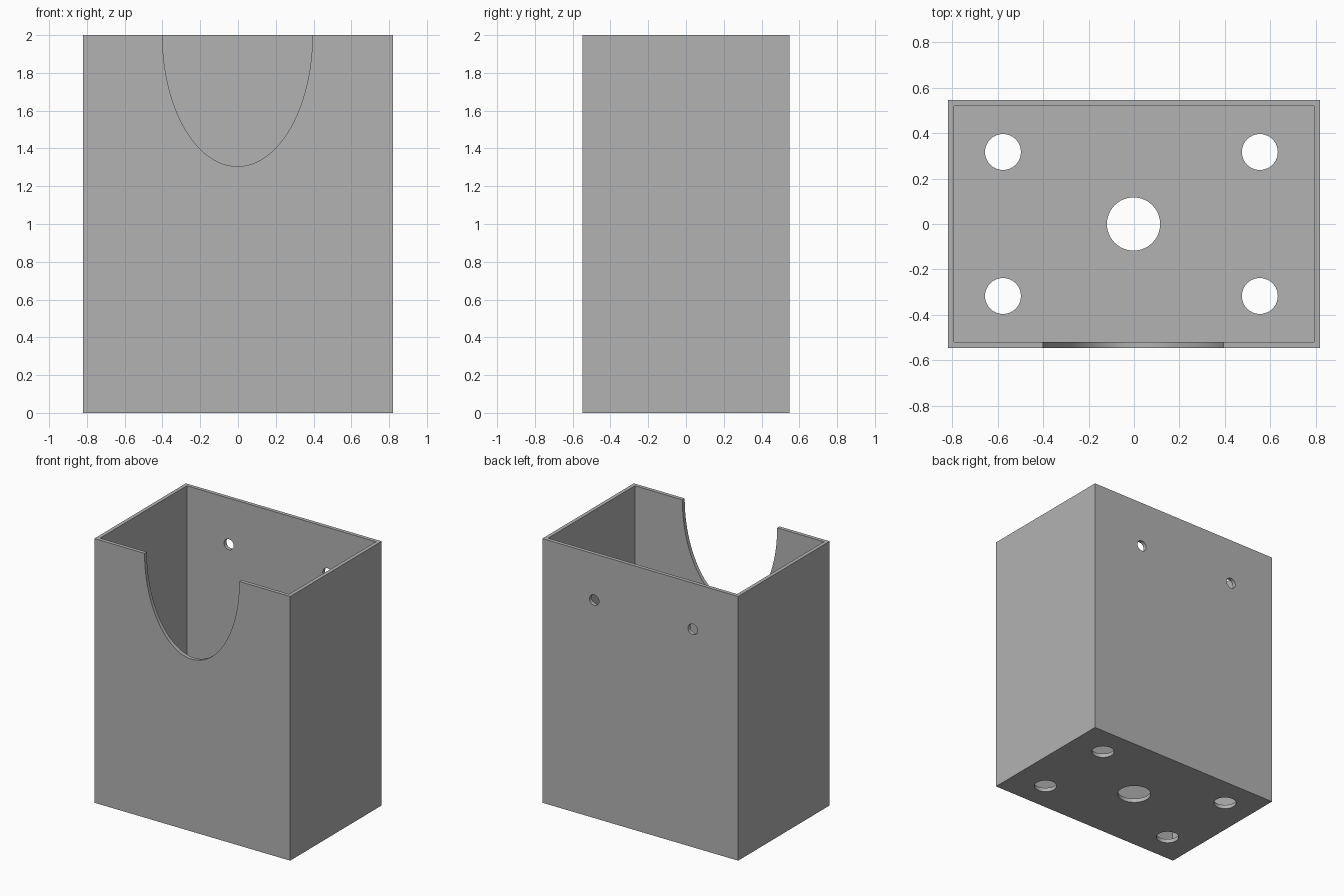
import bpy
import math

cube = bpy.data.objects.get("Cube")
if cube:
    bpy.data.objects.remove(cube, do_unlink=True)

WIDTH, DEPTH, HEIGHT = 1.64, 1.094, 2.0
WALL, FLOOR = 0.028, 0.03

grey = bpy.data.materials.new("plain grey")
grey.use_nodes = True
colour = (0.45, 0.45, 0.45, 1)
grey.diffuse_color = colour
grey.node_tree.nodes["Principled BSDF"].inputs["Base Color"].default_value = colour


def box(name, size, bottom):
    bpy.ops.mesh.primitive_cube_add(size=1, location=(0, 0, bottom + size[2] / 2))
    obj = bpy.context.object
    obj.name = name
    obj.scale = size
    bpy.ops.object.transform_apply(location=True, scale=True)
    obj.data.materials.append(grey)
    return obj


def cylinder(name, location, radii, length, along_y=False):
    bpy.ops.mesh.primitive_cylinder_add(vertices=96, radius=1, depth=1, location=location)
    obj = bpy.context.object
    obj.name = name
    obj.scale = (radii[0], radii[1], length)
    if along_y:
        obj.rotation_euler.x = math.pi / 2
    bpy.ops.object.transform_apply(location=True, rotation=True, scale=True)
    obj.data.materials.append(grey)
    return obj


def cut(target, cutter):
    cutter.hide_render = True
    mod = target.modifiers.new(cutter.name, "BOOLEAN")
    mod.operation = "DIFFERENCE"
    mod.solver = "EXACT"
    mod.object = cutter
    bpy.context.view_layer.objects.active = target
    bpy.ops.object.modifier_apply(modifier=mod.name)
    bpy.data.objects.remove(cutter, do_unlink=True)


# Open-topped box
body = box("open_box", (WIDTH, DEPTH, HEIGHT), 0)
cut(body, box("cavity", (WIDTH - 2 * WALL, DEPTH - 2 * WALL, HEIGHT), FLOOR))

# Half-oval notch in the front wall
cut(body, cylinder("front_notch", (-0.003, -DEPTH / 2, HEIGHT), (0.397, 0.695), 0.2, True))

# Floor holes: one in the middle, one near each corner
cut(body, cylinder("centre_hole", (-0.002, 0, 0), (0.117, 0.117), 0.2))
for x in (-0.577, 0.554):
    for y in (-0.317, 0.317):
        cut(body, cylinder("corner_hole", (x, y, 0), (0.079, 0.079), 0.2))

# Screw holes in the back wall
for x in (-0.44, 0.386):
    cut(body, cylinder("back_hole", (x, DEPTH / 2, 1.65), (0.04, 0.04), 0.2, True))

# Soft shading inside the round cuts, sharp box edges
bpy.ops.object.select_all(action="DESELECT")
body.select_set(True)
bpy.context.view_layer.objects.active = body
bpy.ops.object.shade_smooth_by_angle(angle=math.radians(30))
